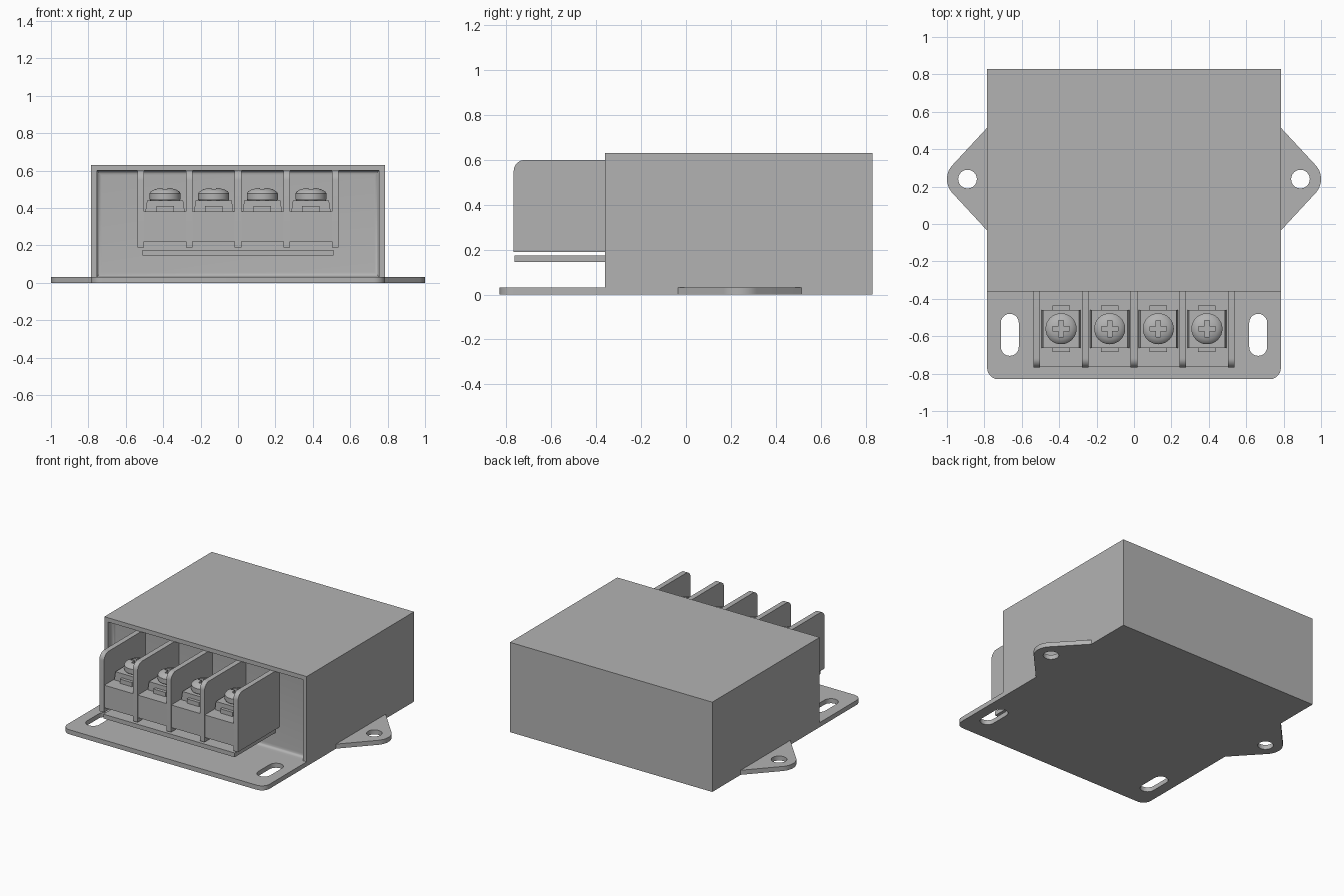
import bpy, bmesh, math
from mathutils import Matrix, Vector

if "Cube" in bpy.data.objects:
    bpy.data.objects.remove(bpy.data.objects["Cube"])

grey = bpy.data.materials.new("plain_grey")
grey.diffuse_color = (0.45, 0.45, 0.45, 1)
grey.use_nodes = True
grey.node_tree.nodes["Principled BSDF"].inputs["Base Color"].default_value = grey.diffuse_color


def add_object(name, bm, smooth=False):
    bmesh.ops.recalc_face_normals(bm, faces=bm.faces)
    me = bpy.data.meshes.new(name)
    bm.to_mesh(me)
    bm.free()
    return link_mesh(name, me, smooth)


def link_mesh(name, me, smooth=False):
    me.materials.clear()
    me.materials.append(grey)
    ob = bpy.data.objects.new(name, me)
    bpy.context.collection.objects.link(ob)
    if smooth:
        bpy.ops.object.select_all(action='DESELECT')
        ob.select_set(True)
        bpy.context.view_layer.objects.active = ob
        bpy.ops.object.shade_smooth_by_angle(angle=math.radians(32))
    return ob


def add_box(bm, x0, x1, y0, y1, z0, z1):
    m = Matrix.Translation(((x0 + x1) / 2, (y0 + y1) / 2, (z0 + z1) / 2))
    m = m @ Matrix.Diagonal((x1 - x0, y1 - y0, z1 - z0, 1))
    return bmesh.ops.create_cube(bm, size=1, matrix=m)["verts"]


def arc(cx, cy, r, a0, a1, n=10):
    return [(cx + r * math.cos(math.radians(a0 + (a1 - a0) * i / n)),
             cy + r * math.sin(math.radians(a0 + (a1 - a0) * i / n))) for i in range(n + 1)]


def sheet(name, loops, z0, z1):
    """Flat plate from an outline plus hole outlines."""
    cu = bpy.data.curves.new(name, 'CURVE')
    cu.dimensions, cu.fill_mode = '2D', 'BOTH'
    cu.extrude = (z1 - z0) / 2
    for pts in loops:
        sp = cu.splines.new('POLY')
        sp.points.add(len(pts) - 1)
        for p, q in zip(sp.points, pts):
            p.co = (q[0], q[1], 0, 1)
        sp.use_cyclic_u = True
    tmp = bpy.data.objects.new("outline", cu)
    bpy.context.collection.objects.link(tmp)
    me = bpy.data.meshes.new_from_object(tmp.evaluated_get(bpy.context.evaluated_depsgraph_get()))
    bpy.data.objects.remove(tmp)
    bm = bmesh.new()
    bm.from_mesh(me)
    bmesh.ops.remove_doubles(bm, verts=bm.verts, dist=1e-5)
    bmesh.ops.translate(bm, verts=bm.verts, vec=(0, 0, (z0 + z1) / 2))
    bpy.data.meshes.remove(me)
    return add_object(name, bm, True)


W, FRONT, BACK, TOP, T = 0.785, -0.36, 0.83, 0.63, 0.032

# Housing: box whose front opens into a shallow recess with a filleted panel
bm = bmesh.new()


def ring(y, x, z0, z1):
    return [bm.verts.new(p) for p in ((-x, y, z0), (x, y, z0), (x, y, z1), (-x, y, z1))]


steps = [(BACK, W, 0, TOP), (FRONT, W, 0, TOP), (FRONT, 0.755, T, 0.60)]
for i in range(7):
    a = math.radians(90 * i / 6)
    d = 0.025 * (1 - math.cos(a))
    steps.append((-0.335 + 0.025 * math.sin(a), 0.755 - d, T + d, 0.60 - d))
rings = [ring(*s) for s in steps]
bm.faces.new(rings[0])
for a, b in zip(rings, rings[1:]):
    for i in range(4):
        j = (i + 1) % 4
        bm.faces.new((a[i], a[j], b[j], b[i]))
bm.faces.new(rings[-1])
add_object("housing", bm, True)

# Front mounting flange with rounded corners and two slots
outline = [(-W, FRONT)] + arc(-W + 0.06, -0.77, 0.06, 180, 270) \
    + arc(W - 0.06, -0.77, 0.06, 270, 360) + [(W, FRONT)]
slots = [arc(s * 0.664, -0.528, 0.048, 0, 180) + arc(s * 0.664, -0.657, 0.048, 180, 360)
         for s in (-1, 1)]
sheet("front_flange", [outline] + slots, 0, T)

# Side mounting ears
for s, side in ((-1, "left"), (1, "right")):
    ear = [(W, -0.035)] + arc(0.89, 0.24, 0.11, -43, 43, 14) + [(W, 0.515)]
    hole = arc(0.89, 0.24, 0.05, 0, 345, 23)
    sheet(side + "_ear", [[(s * x, y) for x, y in ear], [(s * x, y) for x, y in hole]], 0, T)

# Terminal block core and the thin strip beneath it
bm = bmesh.new()
add_box(bm, -0.52, 0.52, -0.765, -0.31, 0.222, 0.38)
add_object("terminal_block", bm)
bm = bmesh.new()
add_box(bm, -0.51, 0.51, -0.765, -0.31, 0.145, 0.175)
add_object("lower_strip", bm)

# Barrier walls with a rounded upper front corner
profile = [(-0.31, 0.19), (-0.31, 0.60)] + arc(-0.718, 0.55, 0.05, 90, 180, 8) + [(-0.768, 0.19)]
for k in range(5):
    x = (k - 2) * 0.26
    bm = bmesh.new()
    f = bm.faces.new([bm.verts.new((x - 0.018, y, z)) for y, z in profile])
    ext = bmesh.ops.extrude_face_region(bm, geom=[f])["geom"]
    bmesh.ops.translate(bm, vec=(0.036, 0, 0), verts=[v for v in ext if isinstance(v, bmesh.types.BMVert)])
    add_object("barrier_wall_%d" % (k + 1), bm, True)

# Screw head mesh: revolved dome with a cross recess
bm = bmesh.new()
prof = [(0, 0.435), (0.075, 0.435), (0.083, 0.447), (0.083, 0.478), (0.076, 0.488),
        (0.058, 0.499), (0.035, 0.506), (0, 0.509)]
pv = [bm.verts.new((r, 0, z)) for r, z in prof]
edges = [bm.edges.new(e) for e in zip(pv, pv[1:])]
bmesh.ops.spin(bm, geom=pv + edges, axis=(0, 0, 1), cent=(0, 0, 0), angle=math.tau, steps=32)
bmesh.ops.remove_doubles(bm, verts=bm.verts, dist=1e-4)
screw = add_object("screw_master", bm)
for name, ax, ay in (("cut_a", 0.045, 0.013), ("cut_b", 0.013, 0.045)):
    bm = bmesh.new()
    add_box(bm, -ax, ax, -ay, ay, 0.465, 0.55)
    cutter = add_object(name, bm)
    cutter.hide_render = True
    mod = screw.modifiers.new(name, 'BOOLEAN')
    mod.operation, mod.object, mod.solver = 'DIFFERENCE', cutter, 'EXACT'
screw_mesh = bpy.data.meshes.new_from_object(
    screw.evaluated_get(bpy.context.evaluated_depsgraph_get()))
for n in ("screw_master", "cut_a", "cut_b"):
    bpy.data.objects.remove(bpy.data.objects[n])

# Four terminals: tapered clamp plate with end tabs, and a screw
for k in range(4):
    x = (k - 1.5) * 0.26
    bm = bmesh.new()
    for v in add_box(bm, x - 0.106, x + 0.106, -0.663, -0.46, 0.375, 0.44):
        if v.co.z > 0.4:
            v.co.x = x + (v.co.x - x) * 0.91
    add_box(bm, x - 0.047, x + 0.047, -0.685, -0.435, 0.375, 0.41)
    add_object("clamp_plate_%d" % (k + 1), bm)
    ob = link_mesh("screw_%d" % (k + 1), screw_mesh.copy(), True)
    ob.location = (x, -0.56, 0)
